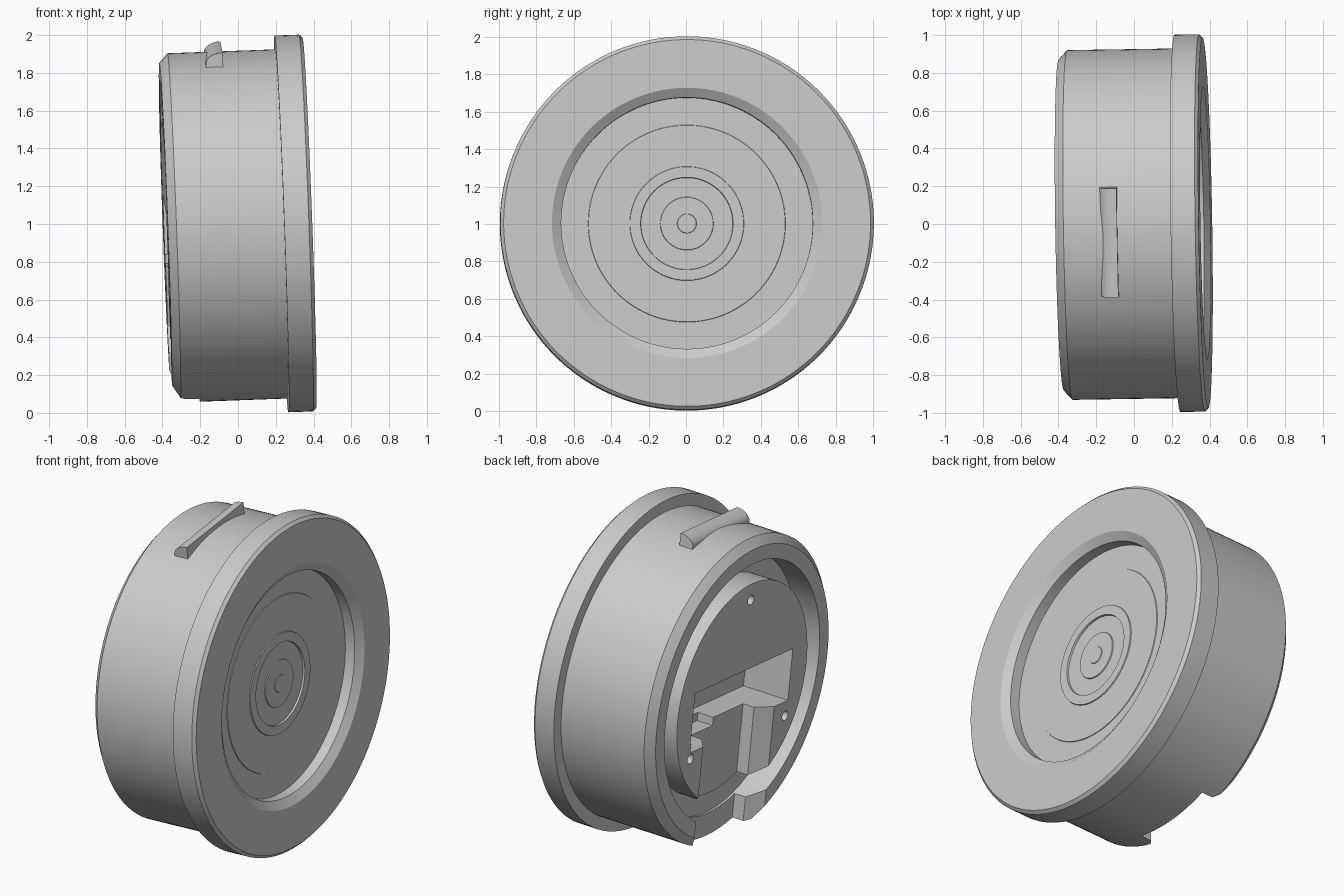
import bpy, bmesh
from math import radians, sin, cos, pi
from mathutils import Matrix

if "Cube" in bpy.data.objects:
    bpy.data.objects.remove(bpy.data.objects["Cube"])

# Local frame: x = disc axis (front face +x), y = sideways, z = up; then rolled and tilted.
POSE = (Matrix.Translation((0, 0, 0.992)) @ Matrix.Rotation(radians(0.9), 4, 'Z')
        @ Matrix.Rotation(radians(-2.1), 4, 'Y') @ Matrix.Rotation(radians(6), 4, 'X'))


def make(name, bm, cutter=False):
    bmesh.ops.recalc_face_normals(bm, faces=bm.faces)
    me = bpy.data.meshes.new(name)
    bm.to_mesh(me)
    bm.free()
    ob = bpy.data.objects.new(name, me)
    bpy.context.collection.objects.link(ob)
    ob.matrix_world = POSE
    ob.hide_render = cutter
    return ob


def lathe(name, profile, n=144):
    """Revolve (axial, radius) points around x; radius 0 makes a pole."""
    bm = bmesh.new()
    rings = []
    for x, r in profile:
        if r == 0:
            rings.append([bm.verts.new((x, 0, 0))] * n)
        else:
            rings.append([bm.verts.new((x, r * cos(2 * pi * i / n), r * sin(2 * pi * i / n)))
                          for i in range(n)])
    for a, b in zip(rings, rings[1:]):
        for i in range(n):
            j = (i + 1) % n
            bm.faces.new(list(dict.fromkeys((a[i], a[j], b[j], b[i]))))
    return make(name, bm)


def prism(name, pts, vec, cutter=False):
    """Extrude a closed 3D outline along a vector."""
    bm = bmesh.new()
    face = bm.faces.new([bm.verts.new(p) for p in pts])
    ext = bmesh.ops.extrude_face_region(bm, geom=[face])
    verts = [v for v in ext['geom'] if isinstance(v, bmesh.types.BMVert)]
    bmesh.ops.translate(bm, verts=verts, vec=vec)
    return make(name, bm, cutter)


def box_cutter(name, x0, x1, y0, y1, z0, z1):
    return prism(name, [(x0, y0, z0), (x1, y0, z0), (x1, y1, z0), (x0, y1, z0)],
                 (0, 0, z1 - z0), True)


# Flanged body: front recess with fine ring steps, back rim, groove and centre plate
F = 0.285
body = lathe("flanged_body", [
    (F + 0.004, 0), (F + 0.004, 0.05), (F, 0.052), (F, 0.14), (F - 0.006, 0.142),
    (F - 0.006, 0.245), (F + 0.006, 0.247), (F + 0.006, 0.303), (F, 0.305),
    (F, 0.525), (F - 0.004, 0.527), (F - 0.004, 0.672),
    (0.345, 0.672), (0.378, 0.722), (0.378, 0.98), (0.36, 0.998), (0.23, 0.998),
    (0.23, 0.925), (-0.34, 0.925), (-0.385, 0.875), (-0.385, 0.785),
    (-0.22, 0.785), (-0.22, 0.66), (-0.385, 0.66), (-0.385, 0)])

# Back cutters: wide pocket, small notch, bottom slot with chamfered sides, screw holes
half = [(-0.5, 0.36), (-0.385, 0.36), (-0.31, 0.265), (-0.235, 0.265)]
outline = [(x, y, -1.1) for x, y in half] + [(x, -y, -1.1) for x, y in reversed(half)]
cutters = [
    box_cutter("pocket_cutter", -0.5, -0.08, -0.5, 0.5, -0.19, 0.125),
    prism("slot_cutter", outline, (0, 0, 0.98), True),
    box_cutter("notch_cutter", -0.5, -0.13, 0.04, 0.49, -0.24, 0.0),
]
for k in range(3):
    a = radians(90 + 120 * k)
    cy, cz = 0.56 * cos(a), 0.56 * sin(a)
    ring = [(-0.5, cy + 0.03 * cos(t * pi / 12), cz + 0.03 * sin(t * pi / 12)) for t in range(24)]
    cutters.append(prism("screw_hole_cutter", ring, (0.27, 0, 0), True))

bpy.context.view_layer.objects.active = body
for c in cutters:
    m = body.modifiers.new("cut", 'BOOLEAN')
    m.operation, m.solver, m.object = 'DIFFERENCE', 'EXACT', c
    bpy.ops.object.modifier_apply(modifier=m.name)
for c in cutters:
    bpy.data.objects.remove(c)

# Straight quarter-round locking tab on top
arc = [(-0.055 - 0.09 * cos(i * pi / 20), -0.29, 0.893 + 0.06 * sin(i * pi / 20)) for i in range(11)]
tab = prism("locking_tab", [(-0.145, -0.29, 0.84)] + arc + [(-0.055, -0.29, 0.84)], (0, 0.58, 0))

bpy.ops.object.select_all(action='DESELECT')
for ob in (body, tab):
    ob.select_set(True)
bpy.ops.object.shade_smooth_by_angle(angle=radians(25))
